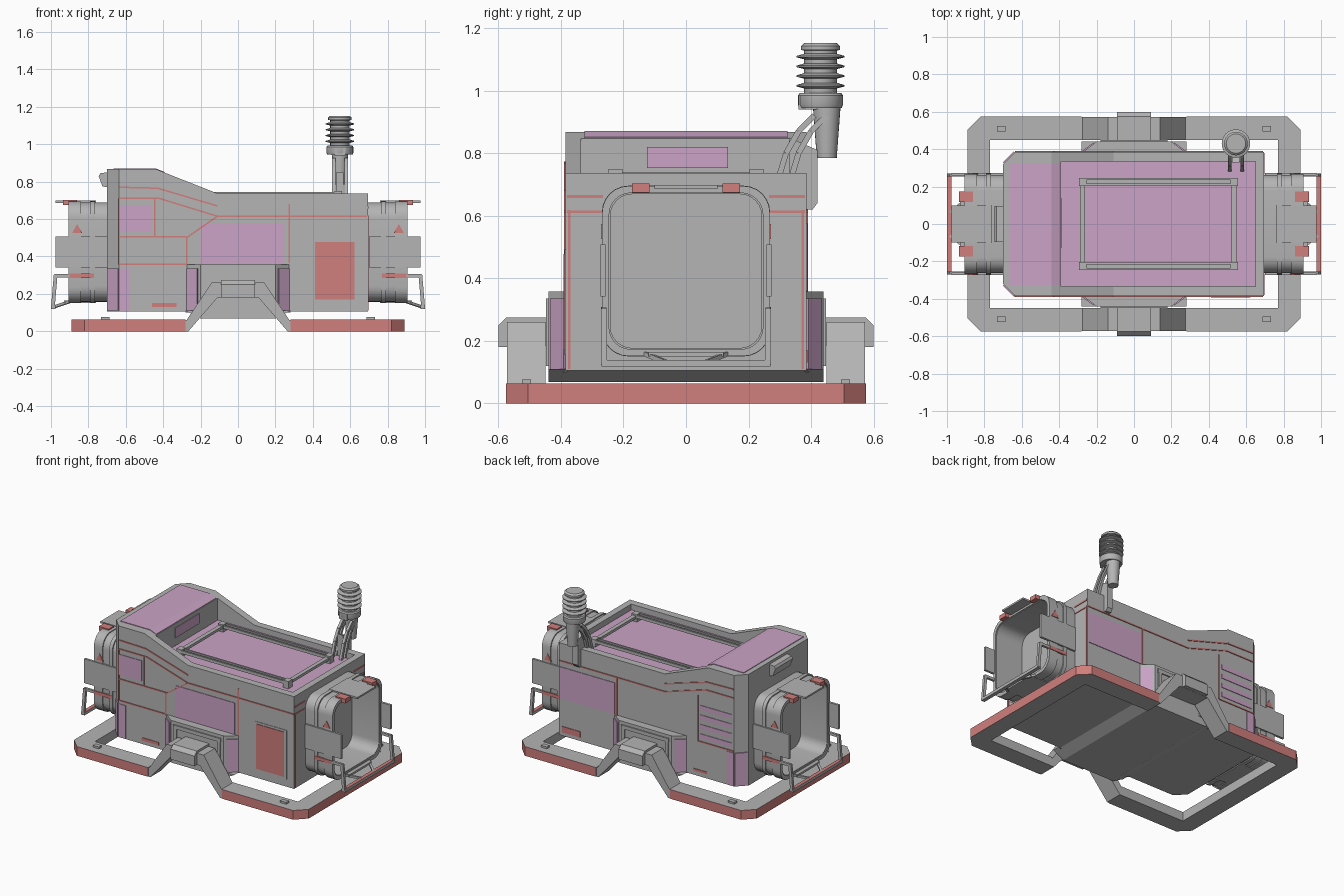
import bpy, bmesh, math
from mathutils import Vector

if "Cube" in bpy.data.objects:
    bpy.data.objects.remove(bpy.data.objects["Cube"])

def material(name, rgb):
    m = bpy.data.materials.new(name)
    m.diffuse_color = (*rgb, 1)
    m.use_nodes = True
    m.node_tree.nodes["Principled BSDF"].inputs["Base Color"].default_value = m.diffuse_color
    return m

GREY = material("grey metal", (0.46, 0.46, 0.46))
LILAC = material("lilac panel", (0.60, 0.37, 0.57))
RED = material("soft red", (0.63, 0.21, 0.20))
smooth = []

def finish(name, bm, mat):
    bmesh.ops.recalc_face_normals(bm, faces=bm.faces)
    me = bpy.data.meshes.new(name)
    bm.to_mesh(me)
    bm.free()
    ob = bpy.data.objects.new(name, me)
    bpy.context.collection.objects.link(ob)
    me.materials.append(mat)
    return ob

def prism(name, pts, axis, a, b, mat=GREY):
    """Extrude a 2D outline along an axis (outline uses the other two axes in order)."""
    bm = bmesh.new()
    def at(p, t):
        return {"x": (t, *p), "y": (p[0], t, p[1]), "z": (*p, t)}[axis]
    lo = [bm.verts.new(at(p, a)) for p in pts]
    hi = [bm.verts.new(at(p, b)) for p in pts]
    bm.faces.new(lo)
    bm.faces.new(hi)
    n = len(pts)
    for i in range(n):
        j = (i + 1) % n
        bm.faces.new((lo[i], lo[j], hi[j], hi[i]))
    return finish(name, bm, mat)

def box(name, x0, x1, y0, y1, z0, z1, mat=GREY):
    return prism(name, [(x0, y0), (x1, y0), (x1, y1), (x0, y1)], "z", z0, z1, mat)

def beam(name, p, q, w, h, mat=GREY):
    """Square bar between two points."""
    p, q = Vector(p), Vector(q)
    d = q - p
    ob = box(name, -w / 2, w / 2, -h / 2, h / 2, 0, d.length, mat)
    ob.data.transform(d.to_track_quat("Z", "Y").to_matrix().to_4x4())
    ob.location = p
    return ob

def lathe(name, prof, x, y, n=24):
    bm = bmesh.new()
    rings = [[bm.verts.new((x + r * math.cos(k * math.tau / n), y + r * math.sin(k * math.tau / n), z))
              for k in range(n)] for r, z in prof]
    for a, b in zip(rings, rings[1:]):
        for i in range(n):
            bm.faces.new((a[i], a[i - 1], b[i - 1], b[i]))
    bm.faces.new(rings[0])
    bm.faces.new(rings[-1])
    ob = finish(name, bm, GREY)
    smooth.append(ob)
    return ob

def rounded(hy, hz, r, cz, n=6):
    pts = []
    for c, (sy, sz) in enumerate([(1, 1), (-1, 1), (-1, -1), (1, -1)]):
        for k in range(n + 1):
            t = math.pi / 2 * (c + k / n)
            pts.append((sy * (hy - r) + r * math.cos(t), cz + sz * (hz - r) + r * math.sin(t)))
    return pts

def hoop(name, x0, x1, grow, thick, mat=GREY):
    out = rounded(0.262 + grow, 0.266 + grow, 0.085, 0.423)
    inn = rounded(0.262 + grow - thick, 0.266 + grow - thick, 0.07, 0.423)
    bm = bmesh.new()
    loops = [[bm.verts.new((x, *p)) for p in ps] for x, ps in ((x0, out), (x1, out), (x1, inn), (x0, inn))]
    for k in range(4):
        a, b = loops[k], loops[(k + 1) % 4]
        for i in range(len(a)):
            bm.faces.new((a[i - 1], a[i], b[i], b[i - 1]))
    ob = finish(name, bm, mat)
    smooth.append(ob)

def side_plate(name, s, x0, x1, z0, z1, mat):
    box(name, x0, x1, *sorted((s * 0.38, s * 0.389)), z0, z1, mat)

def side_lines(name, s, pts):
    for p, q in zip(pts, pts[1:]):
        beam(name, (p[0], s * 0.386, p[1]), (q[0], s * 0.386, q[1]), 0.008, 0.008, RED)

# Main body: side profile, chamfered at the left end, with a recessed deck
body = prism("body", [(-0.70, 0.105), (0.695, 0.105), (0.695, 0.737), (-0.11, 0.737), (-0.44, 0.867), (-0.70, 0.867)],
             "y", -0.385, 0.385)
bm = bmesh.new()
bm.from_mesh(body.data)
corner = [e for e in bm.edges if all(v.co.x < -0.69 for v in e.verts)
          and abs(e.verts[0].co.y - e.verts[1].co.y) < 0.01]
bmesh.ops.bevel(bm, geom=corner, offset=0.065, segments=1, affect="EDGES")
bm.to_mesh(body.data)
bm.free()
cutter = box("deck_cutter", -0.39, 0.65, -0.335, 0.335, 0.695, 1.0)
cutter.hide_render = True
cutter.hide_set(True)
cut = body.modifiers.new("deck recess", "BOOLEAN")
cut.object = cutter
cut.operation = "DIFFERENCE"

# Lilac deck, roof and back wall panels
box("deck_panel", -0.385, 0.647, -0.332, 0.332, 0.693, 0.700, LILAC)
prism("roof_panel", [(-0.665, 0.862), (-0.665, 0.871), (-0.44, 0.871), (-0.393, 0.852), (-0.393, 0.845), (-0.44, 0.862)],
      "y", -0.325, 0.325, LILAC)
box("back_wall_panel", -0.392, -0.385, -0.125, 0.135, 0.752, 0.82, LILAC)

# Deck rails
for s in (-1, 1):
    for y in (0.211, 0.240):
        box("deck_long_rail", -0.29, 0.55, s * y - 0.006, s * y + 0.006, 0.725, 0.745)
    box("deck_rail_bed", -0.29, 0.55, s * 0.225 - 0.012, s * 0.225 + 0.012, 0.722, 0.735)
for x in (-0.275, 0.535):
    box("deck_cross_rail", x - 0.014, x + 0.014, -0.21, 0.21, 0.722, 0.740)
    for s in (-1, 1):
        box("deck_rail_post", x - 0.02, x + 0.02, s * 0.225 - 0.022, s * 0.225 + 0.022, 0.695, 0.75)

# Vent on the left end
prism("end_vent", [(-0.70, 0.77), (-0.725, 0.775), (-0.745, 0.83), (-0.735, 0.845), (-0.70, 0.85)], "y", -0.095, 0.095)

# Side housings, belly band, skid arches and clamps
prism("belly_band", [(-0.28, 0.11), (-0.20, 0.068), (0.20, 0.068), (0.28, 0.11)], "y", -0.44, 0.44)
for s in (-1, 1):
    prism("side_housing", [(-0.28, s * 0.38), (-0.20, s * 0.44), (0.20, s * 0.44), (0.28, s * 0.38)], "z", 0.10, 0.357)
    for e in (-1, 1):
        prism("housing_side_panel", [(e * 0.272, s * 0.386), (e * 0.215, s * 0.429), (e * 0.218, s * 0.435), (e * 0.276, s * 0.391)],
              "z", 0.11, 0.335, LILAC)
    ya, yb = sorted((s * 0.435, s * 0.448))
    box("housing_frame_top", -0.18, 0.18, ya, yb, 0.31, 0.335)
    for e in (-1, 1):
        box("housing_frame_side", e * 0.165 - 0.012, e * 0.165 + 0.012, ya, yb, 0.12, 0.335)
    prism("skid_arch", [(-0.31, 0), (-0.31, 0.06), (-0.275, 0.06), (-0.14, 0.26), (0.14, 0.26), (0.275, 0.06), (0.31, 0.06),
                        (0.31, 0), (0.265, 0), (0.11, 0.18), (-0.11, 0.18), (-0.265, 0)], "y", *sorted((s * 0.45, s * 0.572)))
    prism("skid_clamp", [(s * 0.425, 0.185), (s * 0.425, 0.275), (s * 0.575, 0.275), (s * 0.60, 0.25), (s * 0.60, 0.18)],
          "x", -0.09, 0.09)

# Skid frame halves: red on the outward-facing sides
for e in (-1, 1):
    half = [(0.28, 0.575), (0.82, 0.575), (0.89, 0.505), (0.89, -0.505), (0.82, -0.575), (0.28, -0.575),
            (0.28, -0.45), (0.77, -0.45), (0.77, 0.45), (0.28, 0.45)]
    skid = prism("skid_frame", [(e * x, y) for x, y in half], "z", 0.0, 0.063)
    skid.data.materials.append(RED)
    for f in skid.data.polygons:
        if abs(f.normal.z) < 0.1 and f.normal.dot(f.center) > 0.1:
            f.material_index = 1
    for s in (-1, 1):
        box("skid_slot", e * 0.71 - 0.023, e * 0.71 + 0.023, s * 0.51 - 0.015, s * 0.51 + 0.015, 0.06, 0.076)

# Side panels: front
side_plate("front_window_panel", -1, -0.63, -0.46, 0.535, 0.675, LILAC)
side_plate("front_middle_panel", -1, -0.20, 0.245, 0.36, 0.575, LILAC)
side_plate("front_label", -1, -0.46, -0.33, 0.13, 0.15, RED)
box("front_door_frame", 0.395, 0.64, -0.388, -0.38, 0.155, 0.492)
box("front_door", 0.412, 0.622, -0.392, -0.386, 0.17, 0.477, RED)
side_lines("front_seam", -1, [(-0.635, 0.357), (-0.275, 0.357), (-0.275, 0.50), (-0.11, 0.615)])
side_lines("front_seam", -1, [(-0.635, 0.357), (-0.635, 0.71)])
side_lines("front_seam", -1, [(-0.635, 0.505), (-0.275, 0.505)])
side_lines("front_seam", -1, [(-0.445, 0.505), (-0.445, 0.71)])
side_lines("front_seam", -1, [(0.275, 0.365), (0.275, 0.68)])

# Side panels: back
side_plate("back_large_panel", 1, 0.27, 0.69, 0.36, 0.575, LILAC)
side_plate("back_label", 1, 0.53, 0.67, 0.13, 0.17, RED)
side_plate("back_small_label", 1, -0.43, -0.33, 0.135, 0.15, RED)
for k in range(4):
    side_plate("back_stripe", 1, -0.62, -0.38, 0.37 + 0.065 * k, 0.40 + 0.065 * k, LILAC)
side_lines("back_seam", 1, [(0.255, 0.20), (0.255, 0.615)])
side_lines("back_seam", 1, [(-0.635, 0.345), (-0.36, 0.345), (-0.36, 0.66)])

# Trim shared by both sides
for s in (-1, 1):
    side_lines("trim_line", s, [(-0.635, 0.71), (-0.42, 0.71), (-0.11, 0.615), (0.69, 0.615)])
    side_lines("upper_trim_line", s, [(-0.635, 0.77), (-0.43, 0.765), (-0.11, 0.67)])
    side_plate("low_corner_panel", s, -0.632, -0.58, 0.11, 0.335, LILAC)
    prism("low_chamfer_panel", [(-0.695, s * 0.325), (-0.637, s * 0.383), (-0.642, s * 0.388), (-0.70, s * 0.33)],
          "z", 0.11, 0.335, LILAC)
    # Right end outline
    box("end_edge_line", 0.693, 0.699, s * 0.374 - 0.004, s * 0.374 + 0.004, 0.11, 0.618, RED)
    for z, h in ((0.613, 0.004), (0.662, 0.005)):
        box("end_cross_line", 0.693, 0.699, *sorted((s * 0.265, s * 0.38)), z - h, z + h, RED)

# End hoops with flaps, red tabs and carry handles
def end_box(name, e, x0, x1, y0, y1, z0, z1, mat=GREY):
    return box(name, *sorted((e * x0, e * x1)), y0, y1, z0, z1, mat)

for e in (-1, 1):
    hoop("end_hoop", e * 0.685, e * 0.90, 0, 0.02)
    hoop("hoop_rib", e * 0.765, e * 0.79, 0.007, 0.02)
    hoop("hoop_rim", e * 0.84, e * 0.905, 0.006, 0.022)
    end_box("top_flap", e, 0.76, 0.975, -0.10, 0.10, 0.686, 0.698)
    end_box("bottom_flap", e, 0.76, 0.93, -0.12, 0.12, 0.150, 0.164)
    for s in (-1, 1):
        end_box("side_flap", e, 0.70, 0.975, *sorted((s * 0.258, s * 0.274)), 0.342, 0.508)
        end_box("hoop_red_tab", e, 0.86, 0.935, s * 0.145 - 0.028, s * 0.145 + 0.028, 0.674, 0.703, RED)
        end_box("hoop_side_tab", e, 0.77, 0.90, *sorted((s * 0.262, s * 0.272)), 0.285, 0.308, RED)
        prism("warning_triangle", [(e * 0.86, 0.573), (e * 0.833, 0.525), (e * 0.887, 0.525)], "y",
              *sorted((s * 0.264, s * 0.272)), RED)
        beam("handle_arm", (e * 0.85, s * 0.262, 0.297), (e * 0.98, s * 0.262, 0.297), 0.016, 0.018)
        beam("handle_upright", (e * 0.975, s * 0.262, 0.302), (e * 0.99, s * 0.262, 0.125), 0.018, 0.02)
        beam("handle_strut", (e * 0.90, s * 0.13, 0.158), (e * 0.985, s * 0.06, 0.13), 0.014, 0.014)
    bar = end_box("handle_bar", e, 0.975, 1.0, -0.27, 0.27, 0.118, 0.138)
    bar.data.materials.append(RED)
    for f in bar.data.polygons:
        f.material_index = int(f.normal.z > 0.5)

# Antenna: lower tube, collar, ribbed head and curved supports
lathe("antenna_tube", [(0.032, 0.785), (0.045, 0.96), (0.045, 0.99)], 0.545, 0.45)
lathe("antenna_collar", [(0.068, 0.945), (0.072, 0.955), (0.072, 0.985), (0.066, 0.993)], 0.545, 0.43)
profile = [(0.052, 0.985)]
for k in range(4):
    z = 1.015 + 0.031 * k
    profile += [(0.052, z - 0.008), (0.076, z - 0.002), (0.076, z + 0.003), (0.052, z + 0.010)]
profile += [(0.052, 1.128), (0.063, 1.130), (0.063, 1.142), (0.052, 1.152)]
lathe("antenna_head", profile, 0.545, 0.43)
for x in (0.512, 0.578):
    for dy in (0, 0.04):
        path = [(0.29 + dy, 0.70), (0.32 + dy, 0.80), (0.36 + dy, 0.87), (0.41 + dy, 0.92)]
        for p, q in zip(path, path[1:]):
            beam("antenna_support", (x, *p), (x, *q), 0.018, 0.018)
box("antenna_neck", 0.515, 0.575, 0.36, 0.43, 0.94, 0.985)
prism("antenna_bracket", [(0.375, 0.62), (0.405, 0.62), (0.42, 0.64), (0.42, 0.81), (0.33, 0.85), (0.33, 0.735), (0.375, 0.735)],
      "x", 0.525, 0.565)

# Smooth the round parts
bpy.ops.object.select_all(action="DESELECT")
for ob in smooth:
    ob.select_set(True)
bpy.context.view_layer.objects.active = smooth[0]
bpy.ops.object.shade_smooth_by_angle(angle=math.radians(35))
